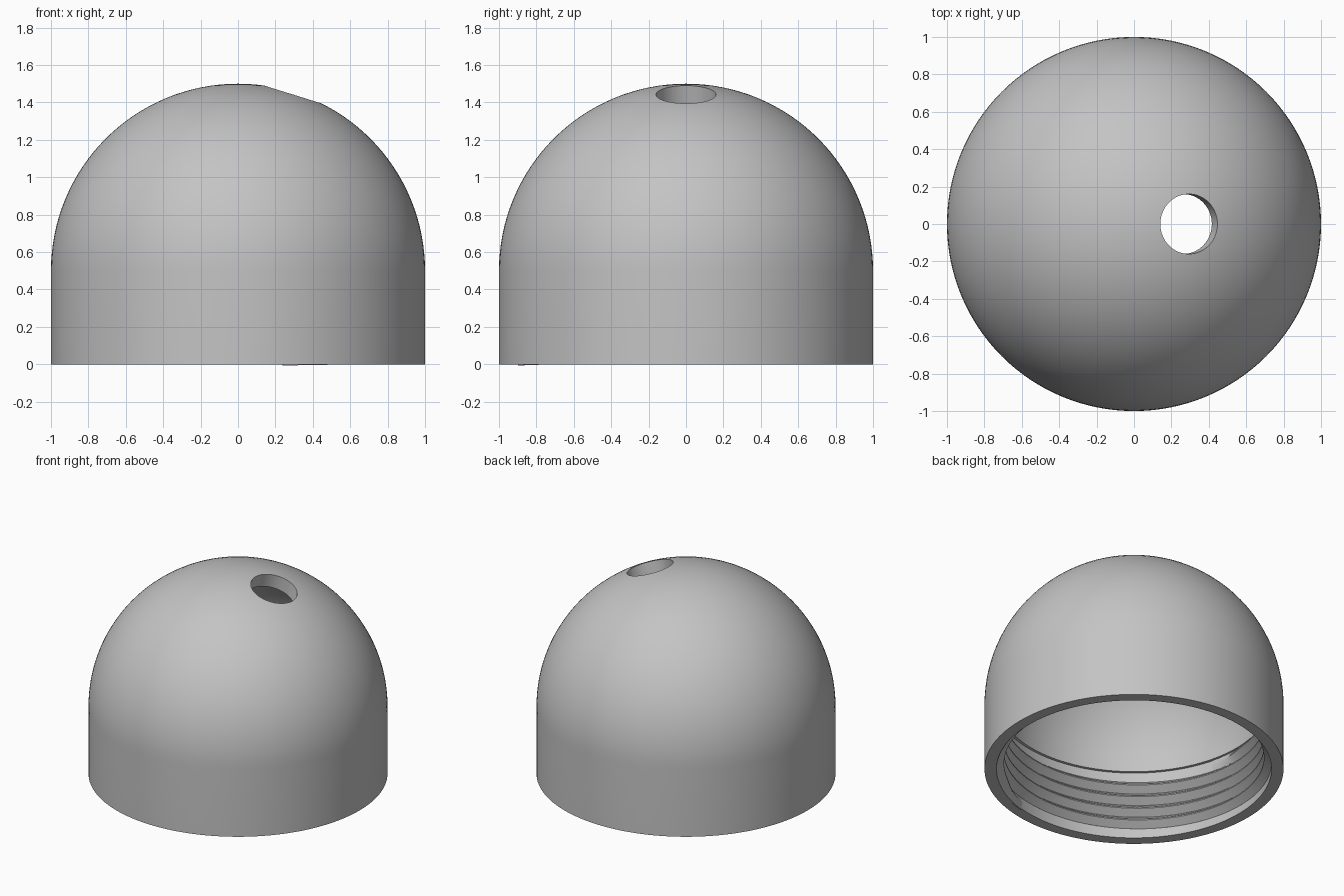
import bpy, bmesh, math
from mathutils import Matrix, Vector

if "Cube" in bpy.data.objects:
    bpy.data.objects.remove(bpy.data.objects["Cube"])

SEGMENTS = 128
BASE_H = 0.5            # height of the straight wall
OUTER, BORE, DOME_IN = 1.0, 0.92, 0.90

grey = bpy.data.materials.new("plain grey")
grey.diffuse_color = (0.55, 0.55, 0.55, 1)
grey.use_nodes = True
grey.node_tree.nodes["Principled BSDF"].inputs["Base Color"].default_value = grey.diffuse_color


def add_object(name, bm):
    bmesh.ops.recalc_face_normals(bm, faces=bm.faces)
    mesh = bpy.data.meshes.new(name)
    bm.to_mesh(mesh)
    bm.free()
    obj = bpy.data.objects.new(name, mesh)
    bpy.context.collection.objects.link(obj)
    mesh.materials.append(grey)
    return obj


def activate(obj):
    bpy.ops.object.select_all(action='DESELECT')
    obj.select_set(True)
    bpy.context.view_layer.objects.active = obj


def arc(radius, steps, start, end):
    """Points of a quarter circle about the dome centre."""
    return [(radius * math.cos(a), BASE_H + radius * math.sin(a))
            for a in (start + (end - start) * i / steps for i in range(steps + 1))]


# Domed shell: one wall profile turned around z
half_pi = math.pi / 2
profile = ([(BORE, 0), (OUTER, 0)] + arc(OUTER, 32, 0, half_pi)
           + arc(DOME_IN, 32, half_pi, 0) + [(BORE, BASE_H)])
bm = bmesh.new()
verts = [bm.verts.new((r, 0, z)) for r, z in profile]
edges = [bm.edges.new((verts[i], verts[(i + 1) % len(verts)]))
         for i in range(len(verts)) if abs(profile[i][0]) > 1e-6
         or abs(profile[(i + 1) % len(verts)][0]) > 1e-6]
bmesh.ops.spin(bm, geom=verts + edges, axis=(0, 0, 1), cent=(0, 0, 0),
               angle=2 * math.pi, steps=SEGMENTS)
bmesh.ops.remove_doubles(bm, verts=bm.verts, dist=1e-5)
shell = add_object("domed_shell", bm)

# Round hole, bored along a tilted radius of the dome
tilt = math.radians(17.3)
axis = Vector((math.sin(tilt), 0, math.cos(tilt)))
bm = bmesh.new()
bmesh.ops.create_cone(bm, cap_ends=True, segments=64, radius1=0.16, radius2=0.16,
                      depth=0.5, matrix=Matrix.Translation(Vector((0, 0, BASE_H)) + axis * 0.95)
                      @ Matrix.Rotation(tilt, 4, 'Y'))
cutter = add_object("hole_cutter", bm)
cutter.hide_render = True
activate(shell)
cut = shell.modifiers.new("hole", 'BOOLEAN')
cut.operation, cut.solver, cut.object = 'DIFFERENCE', 'EXACT', cutter
bpy.ops.object.modifier_apply(modifier=cut.name)
bpy.data.objects.remove(cutter)
bpy.ops.object.shade_smooth_by_angle(angle=math.radians(30))

# Internal screw thread: a triangular ridge swept up a right-handed helix
PITCH, TURNS, TOP_Z = 0.09, 4.75, 0.465
END_ANGLE = math.radians(195)
steps = int(TURNS * 96)
bm = bmesh.new()
rings = []
for i in range(steps + 1):
    t = (i / steps - 1) * TURNS
    a = END_ANGLE + t * 2 * math.pi
    z = TOP_Z + t * PITCH
    fade = min(1, 0.1 + min(i, steps - i) / 6)      # short run-in and run-out
    crest = BORE - 0.05 * fade
    section = [(BORE + 0.01, -0.044), (BORE, -0.044), (crest, -0.004),
               (crest, 0.004), (BORE, 0.044), (BORE + 0.01, 0.044)]
    rings.append([bm.verts.new((r * math.cos(a), r * math.sin(a), z + dz))
                  for r, dz in section])
for lower, upper in zip(rings, rings[1:]):
    for k in range(6):
        n = (k + 1) % 6
        bm.faces.new((lower[k], lower[n], upper[n], upper[k]))
bm.faces.new(rings[0])
bm.faces.new(rings[-1])
thread = add_object("inner_thread", bm)
activate(thread)
bpy.ops.object.shade_smooth_by_angle(angle=math.radians(30))
